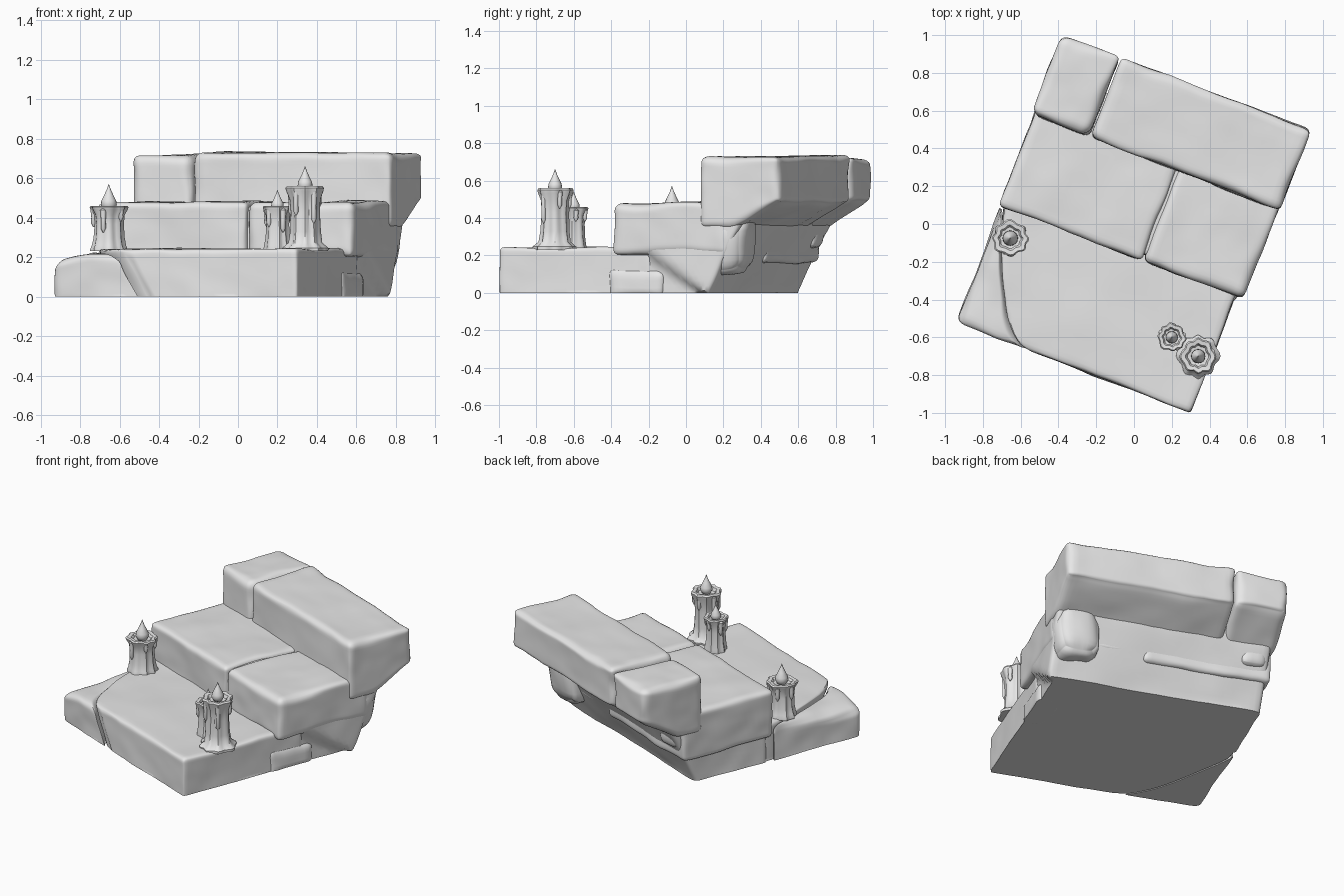
import bpy, bmesh, math
from mathutils import Vector, noise

if "Cube" in bpy.data.objects:
    bpy.data.objects.remove(bpy.data.objects["Cube"], do_unlink=True)

stone = bpy.data.materials.new("plain_grey")
stone.use_nodes = True
GREY = (0.8, 0.8, 0.8, 1)
stone.diffuse_color = GREY
stone.node_tree.nodes["Principled BSDF"].inputs["Base Color"].default_value = GREY

TURN = math.radians(-21.1)   # the whole stair is turned in plan
parts = []


def clamp(x, a=0.0, b=1.0):
    return max(a, min(b, x))


def finish(name, bm, turn=0.0):
    bmesh.ops.recalc_face_normals(bm, faces=bm.faces)
    mesh = bpy.data.meshes.new(name)
    bm.to_mesh(mesh)
    bm.free()
    ob = bpy.data.objects.new(name, mesh)
    ob.rotation_euler.z = turn
    mesh.materials.append(stone)
    bpy.context.collection.objects.link(ob)
    parts.append(ob)
    return ob


def block(name, u, v, z, r=0.035, shape=None, rough=0.012, cuts=23):
    """Worn stone: a box with chipped round edges, bent by shape, then roughened."""
    lo, hi = Vector((u[0], v[0], z[0])), Vector((u[1], v[1], z[1]))
    mid, half = (lo + hi) / 2, (hi - lo) / 2
    bm = bmesh.new()
    bmesh.ops.create_cube(bm, size=2)
    bmesh.ops.subdivide_edges(bm, edges=bm.edges, cuts=cuts, use_grid_fill=True)
    for vert in bm.verts:
        p = Vector([math.sin(c * math.pi / 2) * h for c, h in zip(vert.co, half)])
        rad = r * (1 + 0.6 * noise.noise((p + mid) * 5))
        rad = min(rad, min(half) * 0.9)
        q = Vector([clamp(c, rad - h, h - rad) for c, h in zip(p, half)])
        p = mid + q + (p - q).normalized() * rad
        if shape:
            p = shape(p)
        p += noise.noise_vector(p * 3) * rough + noise.noise_vector(p * 9) * rough * 0.35
        p.z = max(p.z, 0)
        vert.co = p
    return finish(name, bm, TURN)


# Crack that parts the broken front corner from the bottom step
def crack(p):
    t = clamp((p.y + 0.82) / 0.62)
    return -0.29 - 0.38 * math.sqrt(t) + 0.13 * (1 - t) * clamp(1 - p.z / 0.24)


def slab_shape(p):
    a = (0.64 - p.x) / 1.33
    p.x = 0.64 - a * (0.64 - crack(p))
    return p


def corner_shape(p):
    a = (p.x + 0.69) / 0.4
    p.z -= 0.05 * (1 - a) ** 3 * clamp(p.z / 0.2)
    p.x = -0.69 + a * (crack(p) - 0.01 + 0.69)
    return p


# Foundation leans outward at the back, with a raised diagonal ledge on the right
def core_shape(p):
    back = 0.39 + 0.5 * clamp(p.z, 0, 0.34) + 0.4 * clamp(p.z - 0.34, 0, 0.1)
    a = (p.y + 0.13) / 0.73
    p.y = -0.13 + a * (back + 0.13)
    if p.x > 0.5:
        line = 0.3 - 0.65 * (p.y + 0.13)
        p.x += 0.045 * clamp((p.z - line) / 0.03) - 0.01
    return p


# Top stones have an underside rising toward the back
def top_shape(p):
    a = (0.72 - p.z) / 0.38
    p.z += 0.14 * clamp((p.y - 0.53) / 0.25) * clamp(a)
    return p


block("bottom_step", (-0.69, 0.64), (-0.825, 0.05), (-0.06, 0.24), 0.025, slab_shape, 0.01)
block("broken_corner", (-0.69, -0.29), (-0.82, -0.18), (-0.05, 0.222), 0.04, corner_shape)
block("foundation", (-0.68, 0.645), (-0.13, 0.6), (-0.06, 0.46), 0.03, core_shape)
block("middle_step_left", (-0.705, 0.105), (-0.165, 0.5), (0.16, 0.48), 0.03)
block("middle_step_right", (0.115, 0.685), (-0.165, 0.5), (0.2, 0.48), 0.04)
block("top_step_left", (-0.715, -0.39), (0.345, 0.8), (0.34, 0.715), 0.045, top_shape)
block("top_step_right", (-0.38, 0.695), (0.345, 0.8), (0.34, 0.73), 0.04, top_shape)

# Loose stones wedged into the sides
block("side_boulder", (0.4, 0.675), (0.3, 0.58), (0.1, 0.42), 0.09, None, 0.03, 12)
block("side_wedge", (0.5, 0.665), (-0.2, 0.12), (-0.04, 0.13), 0.05, None, 0.03, 12)
block("back_chip", (-0.66, -0.5), (0.42, 0.55), (0.24, 0.36), 0.04, None, 0.02, 8)


def lathe(name, x, y, z, profile, drips=0, depth=0.0, segs=40):
    """Turned shape with wax runs pressed into its outline."""
    bm = bmesh.new()
    rings = []
    for radius, height in profile:
        ring = []
        for i in range(segs):
            a = i * math.tau / segs
            wave = math.cos(drips * a + math.sin(2 * a + x * 9)) * depth
            wave += 0.5 * depth * math.sin(3 * a + height * 12)
            rr = radius * (1 + wave)
            ring.append(bm.verts.new((x + rr * math.cos(a), y + rr * math.sin(a), z + height)))
        rings.append(ring)
    for low, up in zip(rings, rings[1:]):
        for i in range(segs):
            j = (i + 1) % segs
            bm.faces.new((low[i], low[j], up[j], up[i]))
    bm.faces.new(rings[0])
    bm.faces.new(rings[-1])
    return finish(name, bm)


def candle(name, x, y, r, top, tip, foot):
    h = top - 0.23
    outline = [(foot, 0), (foot, 0.05), (1.1, 0.13), (1, 0.3), (0.94, 0.6), (1, 0.8),
               (1.2, 0.92), (1.25, 0.97), (1.15, 1), (0.85, 0.99), (0.72, 0.93), (0.1, 0.91)]
    lathe(name + "_wax", x, y, 0.23, [(r * a, h * b) for a, b in outline], 8, 0.07)
    f = tip - top + 0.03
    flame = [(0.05, 0), (0.2, 0.08), (0.29, 0.25), (0.27, 0.4), (0.16, 0.62), (0.07, 0.82), (0.01, 1)]
    lathe(name + "_flame", x, y, top - 0.03, [(f * a, f * b) for a, b in flame], segs=16)
    # Wax runs hanging from the rim
    for k in range(5):
        a = k * 2.5 + x
        n = h * (0.3 + 0.12 * (k % 3))
        run = [(0.003, 0), (0.013, 0.02), (0.012, n * 0.5), (0.016, n - 0.01), (0.004, n)]
        lathe(name + "_run", x + r * 1.04 * math.cos(a), y + r * 1.04 * math.sin(a),
              top - 0.01 - n, run, segs=10)


candle("left_candle", -0.655, -0.075, 0.074, 0.46, 0.57, 1.2)
candle("small_candle", 0.2, -0.6, 0.058, 0.46, 0.54, 1.15)
candle("tall_candle", 0.34, -0.7, 0.073, 0.56, 0.66, 1.5)

# Soft shading that keeps hard edges
bpy.ops.object.select_all(action="DESELECT")
for ob in parts:
    ob.select_set(True)
bpy.context.view_layer.objects.active = parts[0]
bpy.ops.object.shade_smooth_by_angle(angle=math.radians(40))
